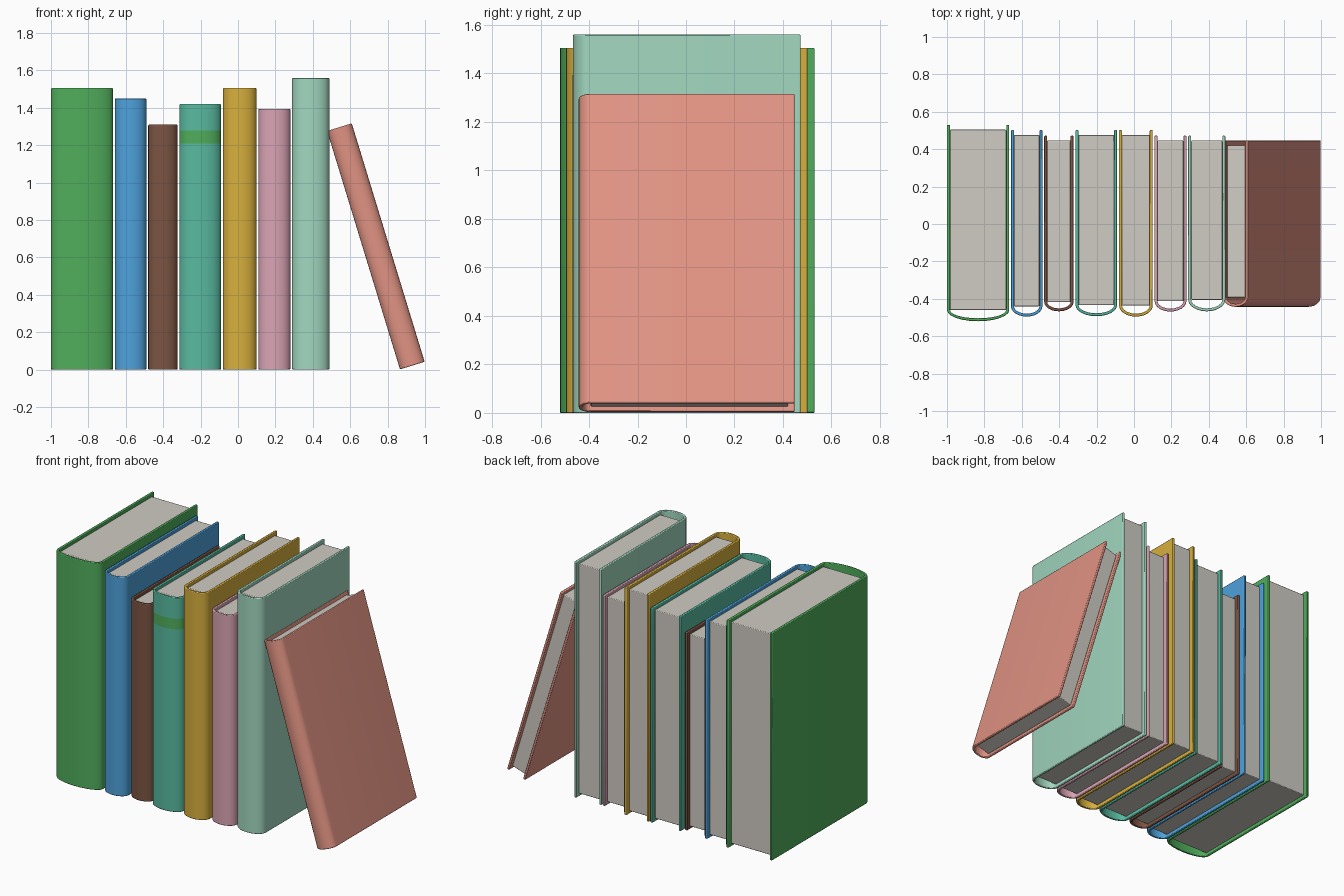
import bpy, bmesh, math
from mathutils import Matrix, Vector

if "Cube" in bpy.data.objects:
    bpy.data.objects.remove(bpy.data.objects["Cube"])

THICK = 0.016      # cover board thickness
ARC = 12           # segments round each spine


def material(name, rgb):
    mat = bpy.data.materials.new(name)
    lin = [((c / 255 + 0.055) / 1.055) ** 2.4 for c in rgb]
    mat.diffuse_color = (*lin, 1)
    mat.use_nodes = True
    mat.node_tree.nodes["Principled BSDF"].inputs["Base Color"].default_value = mat.diffuse_color
    return mat


MATS = {n: material(n, c) for n, c in {
    "green": (80, 174, 92), "blue": (78, 162, 220), "brown": (124, 84, 66),
    "teal": (88, 186, 160), "yellow": (216, 176, 62), "pink": (218, 164, 180),
    "mint": (162, 216, 192), "salmon": (226, 148, 132), "paper": (208, 204, 196),
}.items()}


def finish(name, bm, mats, matrix, bevel):
    bmesh.ops.recalc_face_normals(bm, faces=bm.faces)
    me = bpy.data.meshes.new(name)
    bm.to_mesh(me)
    bm.free()
    ob = bpy.data.objects.new(name, me)
    bpy.context.collection.objects.link(ob)
    for m in mats:
        me.materials.append(MATS[m])
    ob.matrix_world = matrix
    mod = ob.modifiers.new("soft_edges", "BEVEL")
    mod.width, mod.segments = bevel, 2
    mod.limit_method, mod.angle_limit = "ANGLE", math.radians(50)
    bpy.ops.object.select_all(action="DESELECT")
    ob.select_set(True)
    bpy.context.view_layer.objects.active = ob
    bpy.ops.object.shade_smooth_by_angle(angle=math.radians(35))
    return ob


def u_path(w, front, hinge, back, inset):
    """Open U outline: left board, rounded spine, right board."""
    a, d = w / 2 - inset, hinge - front - inset
    arc = [(w / 2 - a * math.cos(math.pi * i / ARC),
            hinge - d * math.sin(math.pi * i / ARC)) for i in range(ARC + 1)]
    return [(inset, back)] + arc + [(w - inset, back)]


def book(name, color, w, h, front, hinge, back, matrix, band=None):
    # cover: wrap-around shell of boards and spine
    bm = bmesh.new()
    rows = [[bm.verts.new((x, y, z)) for x, y in u_path(w, front, hinge, back, t)]
            for t, z in ((0, 0), (0, h), (THICK, h), (THICK, 0))]
    for r in range(4):
        a, b = rows[r], rows[(r + 1) % 4]
        for i in range(len(a) - 1):
            bm.faces.new((a[i], a[i + 1], b[i + 1], b[i]))
    for i in (0, -1):
        bm.faces.new([row[i] for row in rows])
    mats = [color]
    if band:
        # painted band round the outside of the spine
        mats.append(band[0])
        for z in band[1:]:
            bmesh.ops.bisect_plane(bm, geom=bm.verts[:] + bm.edges[:] + bm.faces[:],
                                   plane_co=(0, 0, z), plane_no=(0, 0, 1))
        bmesh.ops.recalc_face_normals(bm, faces=bm.faces)
        for f in bm.faces:
            c = f.calc_center_median()
            if band[1] < c.z < band[2] and c.y < hinge and f.normal.y < 0:
                f.material_index = 1
    finish(name + "_cover", bm, mats, matrix, 0.004)

    # page block, set in from the cover edges
    bm = bmesh.new()
    x0, x1, y1, z0, z1 = THICK, w - THICK, back - 0.026, 0.02, h - 0.02
    size = Vector((x1 - x0, y1 - hinge, z1 - z0))
    mid = Vector(((x0 + x1) / 2, (y1 + hinge) / 2, (z0 + z1) / 2))
    bmesh.ops.create_cube(bm, size=1,
                          matrix=Matrix.Translation(mid) @ Matrix.Diagonal((*size, 1)))
    finish(name + "_pages", bm, ["paper"], matrix, 0.004)


# upright books: colour, left, right, height, spine front, spine hinge, back
ROW = [
    ("green", -1.0, -0.667, 1.505, -0.52, -0.46, 0.53),
    ("blue", -0.658, -0.49, 1.45, -0.495, -0.44, 0.502),
    ("brown", -0.48, -0.323, 1.31, -0.467, -0.417, 0.472),
    ("teal", -0.313, -0.09, 1.42, -0.493, -0.433, 0.502),
    ("yellow", -0.08, 0.1, 1.505, -0.495, -0.436, 0.502),
    ("pink", 0.11, 0.28, 1.395, -0.468, -0.413, 0.472),
    ("mint", 0.29, 0.488, 1.56, -0.467, -0.405, 0.472),
]
for color, x0, x1, h, front, hinge, back in ROW:
    book(color + "_book", color, x1 - x0, h, front, hinge, back,
         Matrix.Translation((x0, 0, 0)),
         ("green", 1.21, 1.28) if color == "teal" else None)

# last book leaning against the row
book("leaning_book", "salmon", 0.138, 1.333, -0.443, -0.393, 0.447,
     Matrix.Translation((0.866, 0, 0.002)) @ Matrix.Rotation(math.radians(-17), 4, "Y"))
